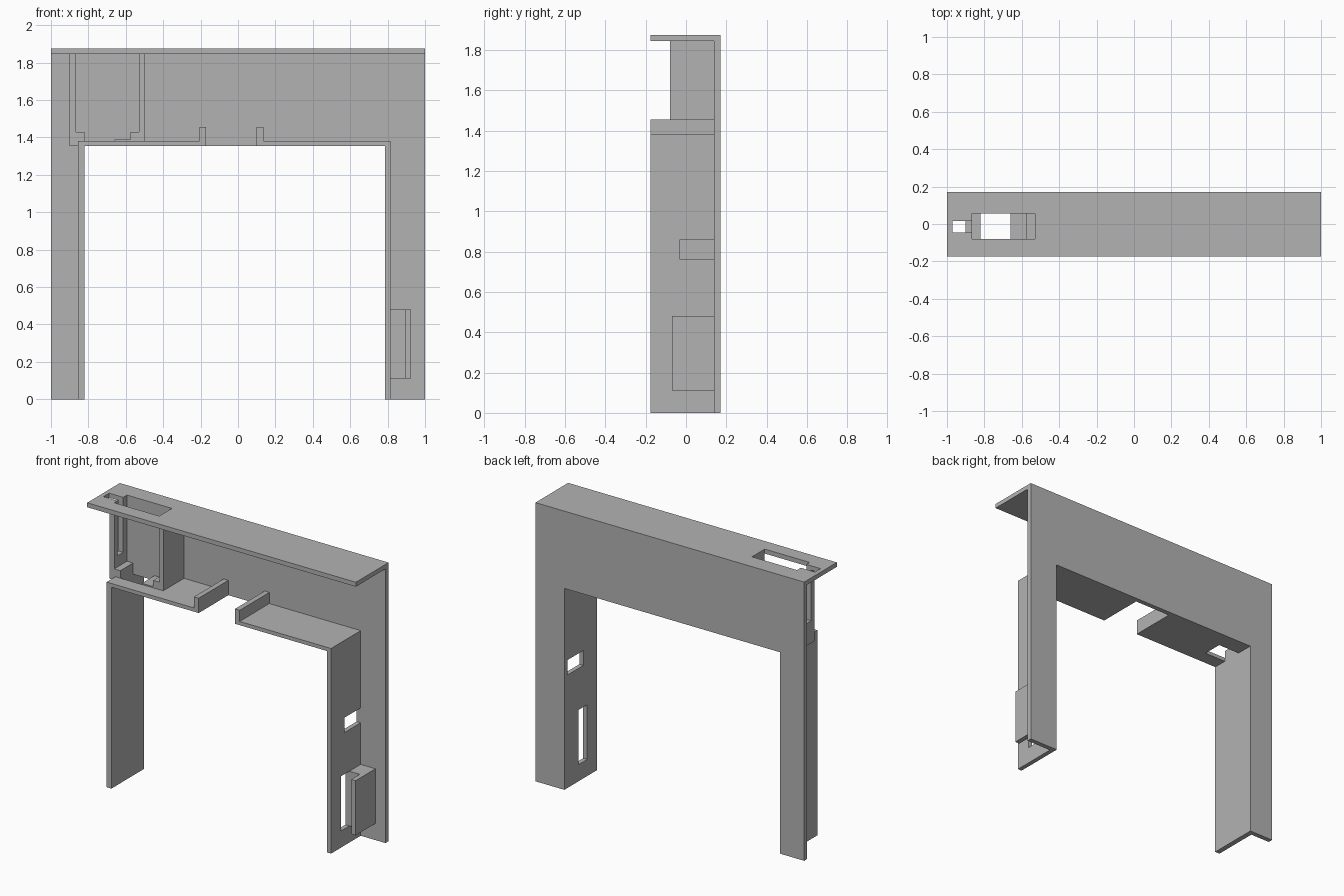
import bpy
import bmesh

cube = bpy.data.objects.get("Cube")
if cube:
    bpy.data.objects.remove(cube, do_unlink=True)

grey = bpy.data.materials.new("plain grey")
grey.use_nodes = True
COLOUR = (0.45, 0.45, 0.45, 1)
grey.diffuse_color = COLOUR
grey.node_tree.nodes["Principled BSDF"].inputs["Base Color"].default_value = COLOUR

FRONT, INNER, BACK = -0.175, 0.14, 0.172   # depth of frame front, panel face, panel rear
TOP, UNDER = 1.875, 1.845                  # top plate
SHELF, SOFFIT = 1.38, 1.355                # shelf
POCKET_Y = (-0.08, 0.055)


def extrude(name, profile, y0, y1):
    """Extrude an x-z outline from y0 to y1."""
    bm = bmesh.new()
    face = bm.faces.new([bm.verts.new((x, y0, z)) for x, z in profile])
    new = bmesh.ops.extrude_face_region(bm, geom=[face])["geom"]
    verts = [v for v in new if isinstance(v, bmesh.types.BMVert)]
    bmesh.ops.translate(bm, verts=verts, vec=(0, y1 - y0, 0))
    bmesh.ops.recalc_face_normals(bm, faces=bm.faces)
    mesh = bpy.data.meshes.new(name)
    bm.to_mesh(mesh)
    bm.free()
    mesh.materials.append(grey)
    obj = bpy.data.objects.new(name, mesh)
    bpy.context.collection.objects.link(obj)
    return obj


def box(name, x, y, z):
    outline = [(x[0], z[0]), (x[1], z[0]), (x[1], z[1]), (x[0], z[1])]
    return extrude(name, outline, *y)


def cut(target, x, y, z):
    """Remove a box-shaped opening from the target."""
    cutter = box("cutter", x, y, z)
    cutter.hide_render = True
    mod = target.modifiers.new("opening", "BOOLEAN")
    mod.operation = "DIFFERENCE"
    mod.solver = "EXACT"
    mod.object = cutter
    bpy.context.view_layer.objects.active = target
    bpy.ops.object.modifier_apply(modifier=mod.name)
    bpy.data.objects.remove(cutter, do_unlink=True)


# Back panel: an upside-down U
extrude("back_panel", [(-1, 0), (-0.82, 0), (-0.82, SOFFIT), (0.785, SOFFIT),
                       (0.785, 0), (1, 0), (1, TOP), (-1, TOP)], INNER, BACK)

# Top plate with pocket opening and narrow slot
plate = box("top_plate", (-1, 1), (FRONT, INNER), (UNDER, TOP))
cut(plate, (-0.865, -0.53), POCKET_Y, (1.8, 1.9))
cut(plate, (-0.97, -0.8), (-0.045, 0.015), (1.8, 1.9))


# Each side: leg, shelf and end lip in one outline
def side_frame(name, outer, inner, lip_in, lip_end):
    return extrude(name, [(outer, 0), (inner, 0), (inner, SOFFIT), (lip_end, SOFFIT),
                          (lip_end, 1.455), (lip_in, 1.455), (lip_in, SHELF),
                          (outer, SHELF)], FRONT, INNER)


right_frame = side_frame("right_leg_and_shelf", -0.855, -0.82, -0.205, -0.17)
left_frame = side_frame("left_leg_and_shelf", 0.815, 0.785, 0.135, 0.1)
cut(right_frame, (-0.82, -0.66), POCKET_Y, (1.3, 1.4))
cut(left_frame, (0.7, 0.9), (-0.03, INNER), (0.76, 0.86))
cut(left_frame, (0.7, 0.9), (-0.07, 0.02), (0.112, 0.48))

# Holder under the top plate: two jaws with ledges and a solid rear
jaw = extrude("holder_outer_jaw", [(-0.9, SOFFIT), (-0.855, SOFFIT), (-0.855, SHELF),
                                   (-0.82, SHELF), (-0.82, 1.43), (-0.865, 1.43),
                                   (-0.865, UNDER), (-0.9, UNDER)], *POCKET_Y)
cut(jaw, (-0.97, -0.8), (-0.045, 0.015), (1.505, 1.9))
extrude("holder_inner_jaw", [(-0.66, SHELF), (-0.5, SHELF), (-0.5, UNDER),
                             (-0.53, UNDER), (-0.53, 1.43), (-0.575, 1.43),
                             (-0.575, 1.388), (-0.66, 1.388)], *POCKET_Y)
extrude("holder_rear", [(-0.9, SOFFIT), (-0.855, SOFFIT), (-0.855, SHELF), (-0.5, SHELF),
                        (-0.5, UNDER), (-0.9, UNDER)], POCKET_Y[1], INNER)

# Bracket on the left leg: block with a forward flap
box("bracket_block", (0.815, 0.925), (0.02, INNER), (0.112, 0.48))
box("bracket_flap", (0.892, 0.925), (-0.07, 0.02), (0.112, 0.48))
